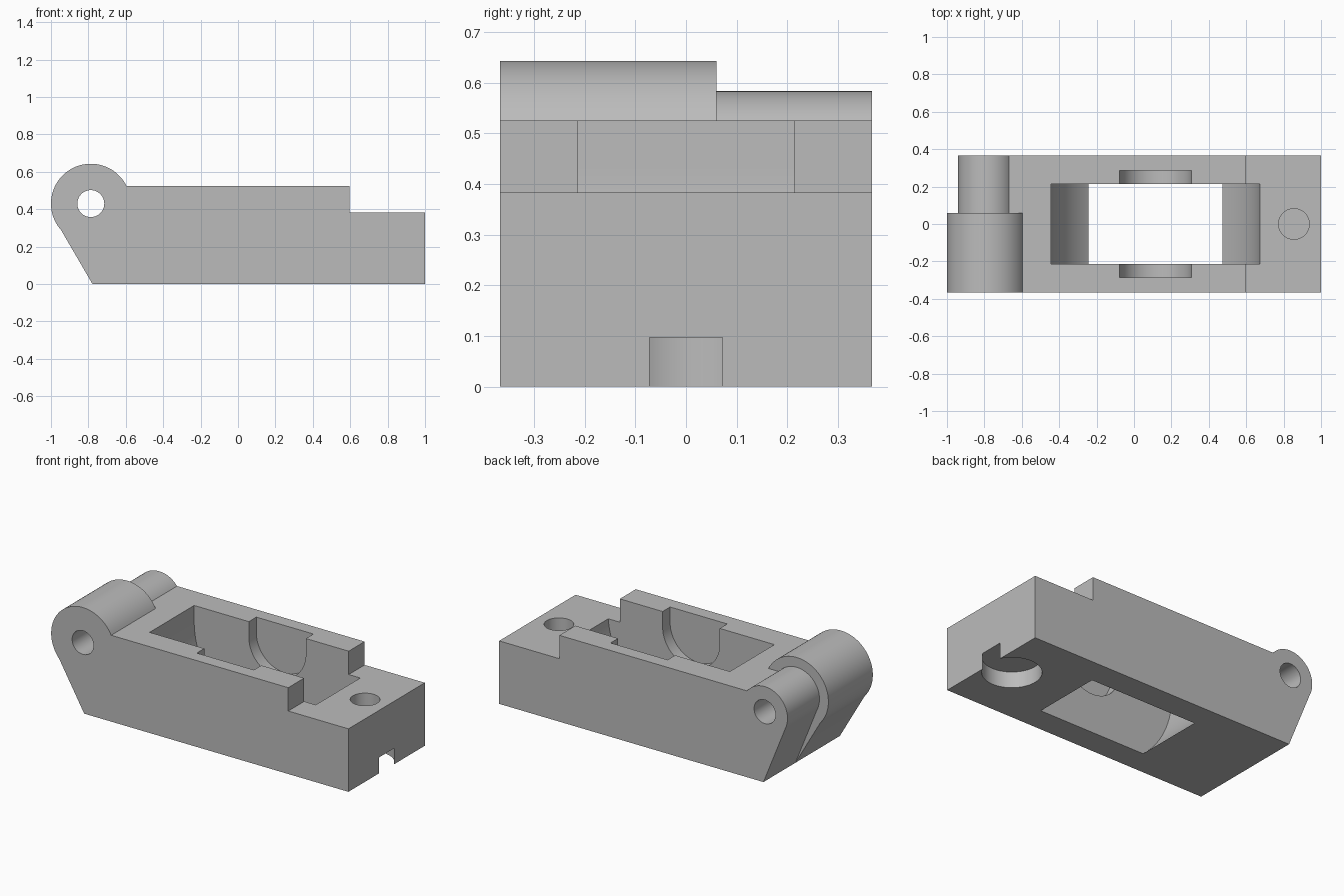
import bpy
import bmesh
from math import sin, cos, pi, atan2, radians

cube = bpy.data.objects.get("Cube")
if cube:
    bpy.data.objects.remove(cube, do_unlink=True)

grey = bpy.data.materials.new("plain grey")
grey.use_nodes = True
GREY = (0.5, 0.5, 0.5, 1)
grey.diffuse_color = GREY
grey.node_tree.nodes["Principled BSDF"].inputs["Base Color"].default_value = GREY

HALF = 0.367           # half of the width
TOP, STEP = 0.525, 0.383
PIVOT = (-0.787, 0.43)
WHEEL_X = 0.115


def arc(cx, cz, r, a0, a1, n=48):
    return [(cx + r * cos(a0 + (a1 - a0) * i / n),
             cz + r * sin(a0 + (a1 - a0) * i / n)) for i in range(n + 1)]


def prism(name, points, low, high, axis="Y"):
    """Extrude an outline along Y (outline in XZ) or Z (outline in XY)."""
    bm = bmesh.new()
    place = (lambda p: (p[0], low, p[1])) if axis == "Y" else (lambda p: (p[0], p[1], low))
    face = bm.faces.new([bm.verts.new(place(p)) for p in points])
    ext = bmesh.ops.extrude_face_region(bm, geom=[face])
    shift = (0, high - low, 0) if axis == "Y" else (0, 0, high - low)
    bmesh.ops.translate(bm, vec=shift,
                        verts=[v for v in ext["geom"] if isinstance(v, bmesh.types.BMVert)])
    bmesh.ops.recalc_face_normals(bm, faces=bm.faces)
    mesh = bpy.data.meshes.new(name)
    bm.to_mesh(mesh)
    bm.free()
    mesh.materials.append(grey)
    obj = bpy.data.objects.new(name, mesh)
    bpy.context.collection.objects.link(obj)
    return obj


def round_prism(name, cx, cy, r, low, high, axis="Y"):
    return prism(name, arc(cx, cy, r, 0, 2 * pi, 64)[:-1], low, high, axis)


def combine(target, tool, operation):
    tool.hide_render = True
    mod = target.modifiers.new(operation.title(), "BOOLEAN")
    mod.operation, mod.solver, mod.object = operation, "EXACT", tool
    bpy.context.view_layer.objects.active = target
    bpy.ops.object.modifier_apply(modifier=mod.name)
    bpy.data.objects.remove(tool, do_unlink=True)


def body_profile(r, meet_x, meet_z):
    """Side outline: stepped block with a round lug on a slanted end."""
    px, pz = PIVOT
    start = atan2(TOP - pz, (r * r - (TOP - pz) ** 2) ** 0.5)
    end = atan2(meet_z - pz, meet_x - px) % (2 * pi)
    return [(-0.778, 0), (1, 0), (1, STEP), (0.595, STEP), (0.595, TOP)] + \
        arc(px, pz, r, start, end)


def u_profile(r):
    """Slot with a half-round bottom, open at the top."""
    return [(WHEEL_X + r, 0.8)] + arc(WHEEL_X, PIVOT[1], r, 0, -pi) + [(WHEEL_X - r, 0.8)]


# Body: wide lug in front, narrow lug behind
body = prism("hinged_block", body_profile(0.213, -0.945, 0.288), -HALF, 0.06)
back = prism("back_half", body_profile(0.153, -0.923, 0.362), 0.06, HALF)
combine(body, back, "UNION")

# Hinge pin hole
combine(body, round_prism("pin_hole", *PIVOT, 0.072, -1, 1), "DIFFERENCE")
# Wheel pocket, open through the underside, and axle slots
combine(body, prism("wheel_pocket", u_profile(0.56), -0.214, 0.214), "DIFFERENCE")
combine(body, prism("axle_slot", u_profile(0.192), -0.286, 0.286), "DIFFERENCE")
# Blind screw hole above, shallow round recess below that breaks the end face
combine(body, round_prism("screw_hole", 0.855, 0, 0.082, 0.11, 0.6, "Z"), "DIFFERENCE")
combine(body, round_prism("foot_recess", 0.855, 0, 0.162, -0.1, 0.097, "Z"), "DIFFERENCE")

# Smooth the round surfaces, keep the edges crisp
bpy.ops.object.select_all(action="DESELECT")
body.select_set(True)
bpy.context.view_layer.objects.active = body
bpy.ops.object.shade_smooth_by_angle(angle=radians(20))
